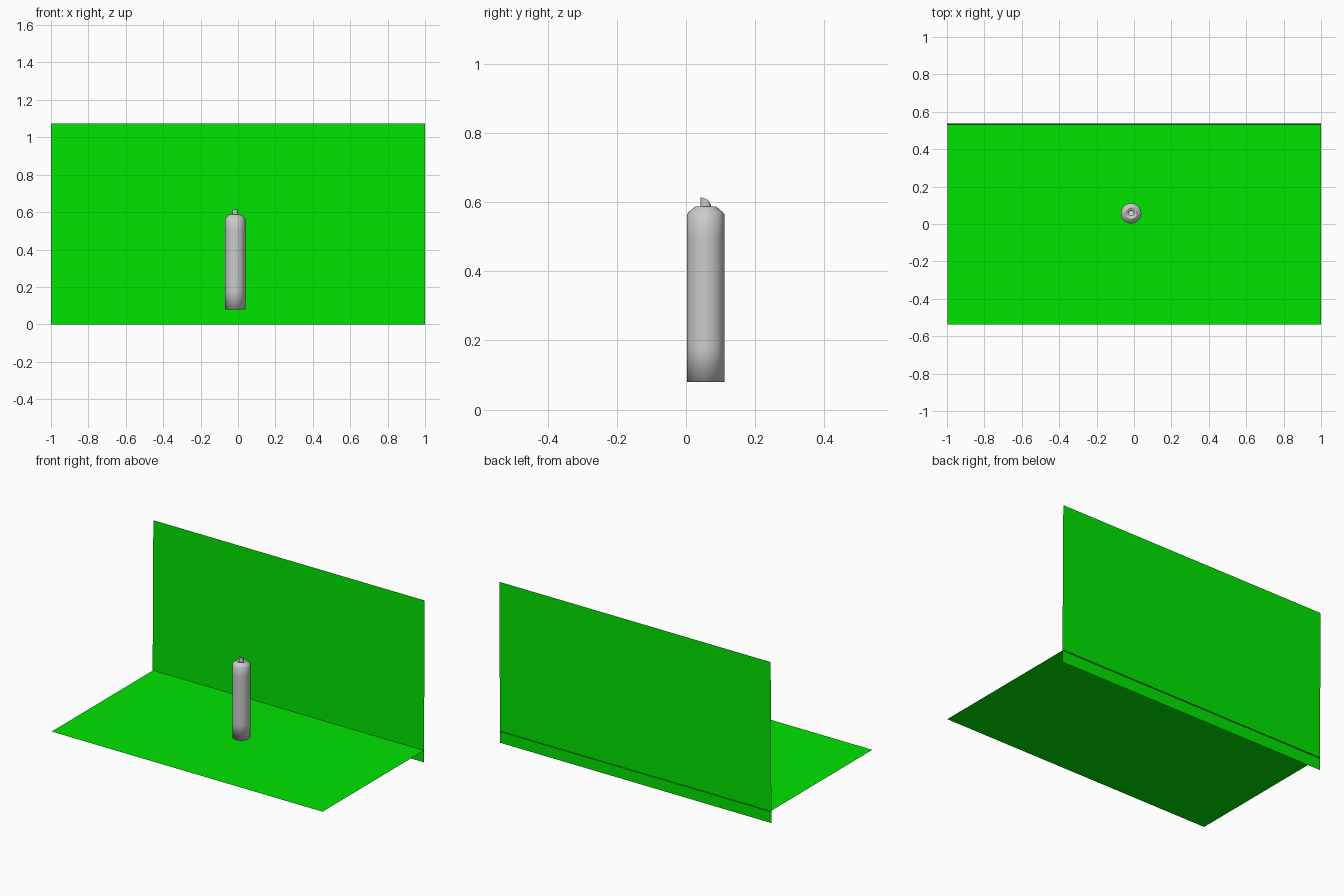
import bpy, bmesh, math

if "Cube" in bpy.data.objects:
    bpy.data.objects.remove(bpy.data.objects["Cube"])

CX, CY = -0.015, 0.057   # can axis
FLOOR = 0.079            # floor height
N = 32                   # sides around the can

green = bpy.data.materials.new("screen_green")
green.diffuse_color = (0.0, 0.78, 0.0, 1)
green.use_nodes = True
green.node_tree.nodes["Principled BSDF"].inputs["Base Color"].default_value = green.diffuse_color


def finish(name, bm):
    me = bpy.data.meshes.new(name)
    bm.to_mesh(me)
    bm.free()
    ob = bpy.data.objects.new(name, me)
    bpy.context.collection.objects.link(ob)
    return ob


def sheet(name, corners):
    bm = bmesh.new()
    bm.faces.new([bm.verts.new(c) for c in corners])
    ob = finish(name, bm)
    ob.data.materials.append(green)
    return ob


def lathe(name, profile, height=None, angle=180):
    """Revolve (radius, z) points; height(y) may replace a z of None."""
    bm = bmesh.new()
    rings = []
    for r, z in profile:
        ring = []
        for i in range(1 if r == 0 else N):
            a = 2 * math.pi * i / N
            x, y = r * math.cos(a), r * math.sin(a)
            ring.append(bm.verts.new((x, y, height(y) if z is None else z)))
        rings.append(ring)
    for a, b in zip(rings, rings[1:]):
        for i in range(N):
            j = (i + 1) % N
            if len(a) == 1:
                bm.faces.new((a[0], b[j], b[i]))
            elif len(b) == 1:
                bm.faces.new((a[i], a[j], b[0]))
            else:
                bm.faces.new((a[i], a[j], b[j], b[i]))
    bmesh.ops.recalc_face_normals(bm, faces=bm.faces)
    ob = finish(name, bm)
    ob.location = (CX, CY, 0)
    bpy.ops.object.select_all(action='DESELECT')
    ob.select_set(True)
    bpy.context.view_layer.objects.active = ob
    bpy.ops.object.shade_smooth_by_angle(angle=math.radians(angle))
    return ob


# Backdrop: wall sheet leans back a touch, floor sheet pokes slightly through it
sheet("floor_sheet", [(-0.996, -0.538, FLOOR), (1, -0.538, FLOOR),
                      (1, 0.538, FLOOR), (-0.996, 0.538, FLOOR)])
sheet("wall_sheet", [(-1, 0.529, 0), (1, 0.529, 0), (1, 0.537, 1.075), (-1, 0.537, 1.075)])

# Can body, softly shaded, with sloping shoulder, rim and sunken valve cup
lathe("can_body", [(0, 0.08), (0.0545, 0.08), (0.0545, 0.18), (0.0545, 0.5),
                   (0.0545, 0.564), (0.049, 0.571), (0.034, 0.584), (0.031, 0.587),
                   (0.027, 0.587), (0.024, 0.58), (0, 0.58)])

# Spray button: tall front, top curving down to the back
R = 0.0155


def button_top(y):
    t = min(1, max(0, (y + R) / (2 * R)))
    return 0.586 + 0.027 * math.sqrt(1 - t * t)


lathe("spray_button", [(0, 0.579), (R, 0.579), (R, None), (R * 0.9, None),
                       (R * 0.7, None), (R * 0.45, None), (R * 0.2, None), (0, None)],
      button_top, 60)
